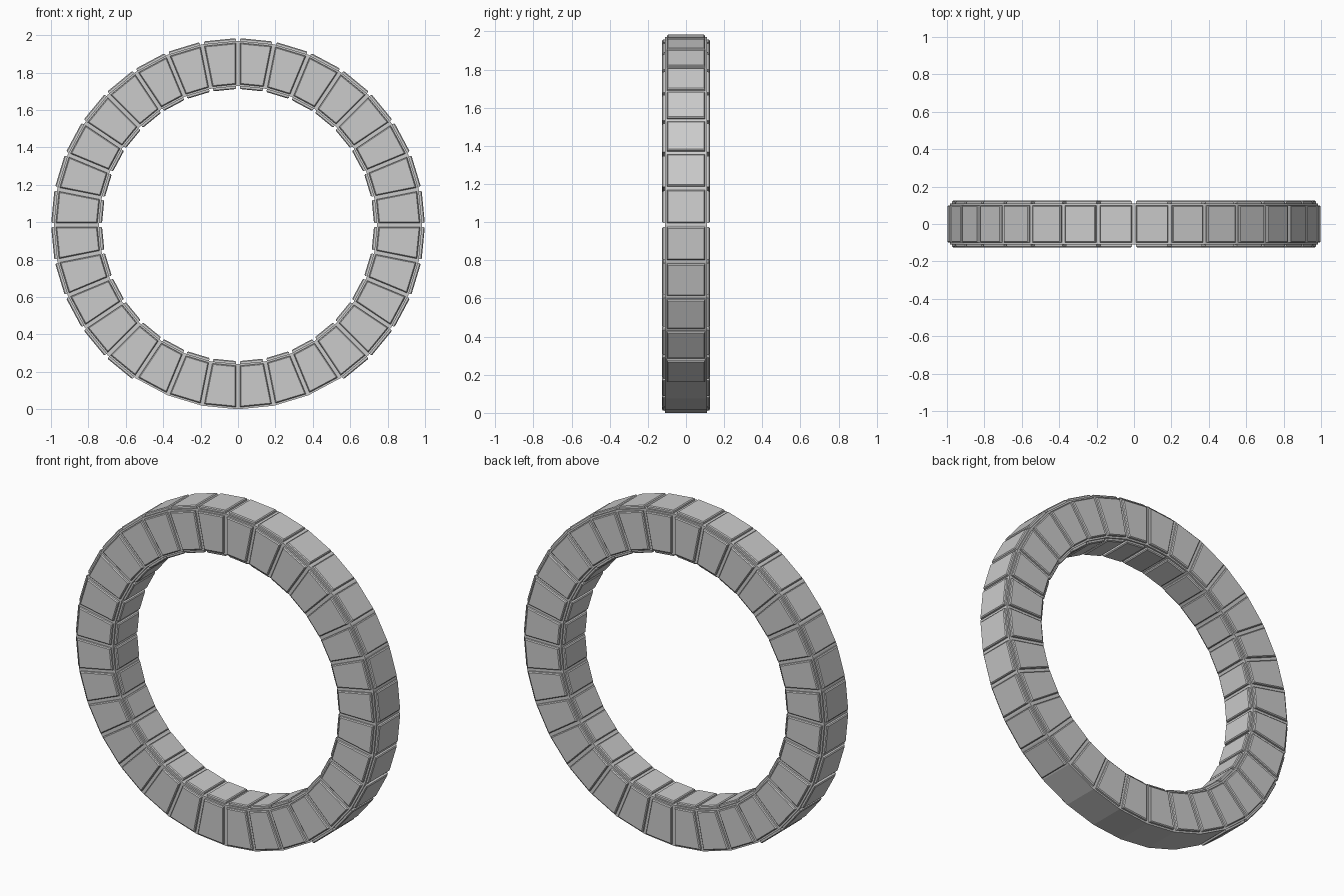
import bpy, bmesh
from math import sin, cos, tau

if "Cube" in bpy.data.objects:
    bpy.data.objects.remove(bpy.data.objects["Cube"])

N = 32                       # segments around the ring
CZ = 0.985                   # centre height
# cross-section (radius, y): outer, back, inner and front sides
SECTION = [(0.985, -0.11), (0.985, 0.11), (0.743, 0.11), (0.743, -0.11)]

bm = bmesh.new()
rings = []
for i in range(N):
    a = tau * i / N
    rings.append([bm.verts.new((r * sin(a), y, CZ - r * cos(a))) for r, y in SECTION])

# core ring; the six lowest outer faces stay plain as a resting pad
panels = []
for i in range(N):
    p, q = rings[i], rings[(i + 1) % N]
    for k in range(4):
        j = (k + 1) % 4
        f = bm.faces.new((p[k], q[k], q[j], p[j]))
        if not (k == 0 and (i < 3 or i >= N - 3)):
            panels.append(f)
bmesh.ops.recalc_face_normals(bm, faces=bm.faces[:])
bm.normal_update()

# raised plates: groove, straight wall, then a small chamfer
for thickness, depth in ((0.01, 0.0), (0.0005, 0.01), (0.005, 0.005)):
    bmesh.ops.inset_individual(bm, faces=panels, thickness=thickness, depth=depth,
                               use_even_offset=True)
    bm.normal_update()

mesh = bpy.data.meshes.new("plated_ring")
bm.to_mesh(mesh)
bm.free()
ring = bpy.data.objects.new("plated_ring", mesh)
bpy.context.collection.objects.link(ring)
